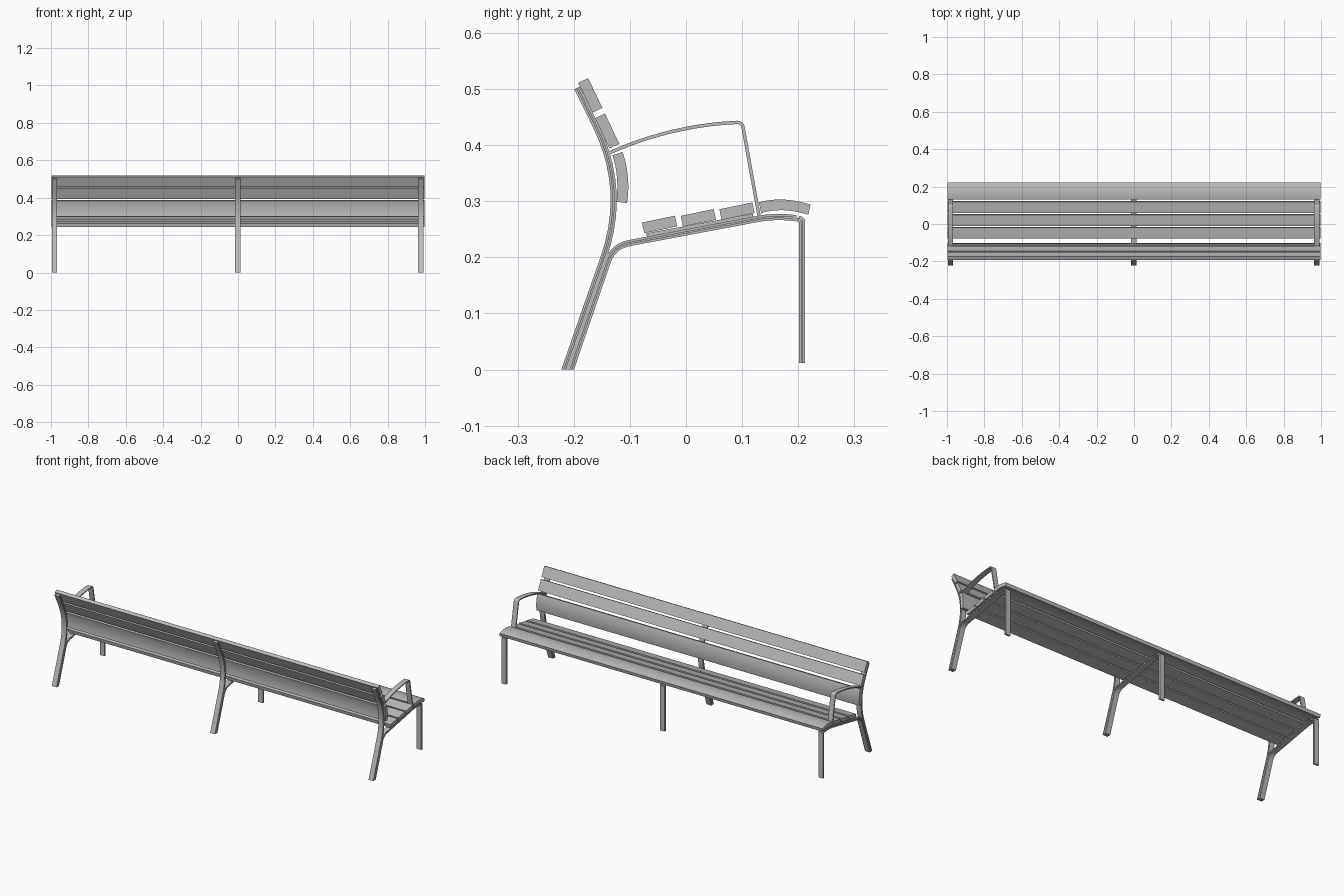
import bpy, bmesh
from mathutils import Vector as V

if "Cube" in bpy.data.objects:
    bpy.data.objects.remove(bpy.data.objects["Cube"])

grey = bpy.data.materials.new("mid grey")
grey.use_nodes = True
colour = (0.5, 0.5, 0.5, 1)
grey.diffuse_color = colour
grey.node_tree.nodes["Principled BSDF"].inputs["Base Color"].default_value = colour


def rounded(points, steps=10):
    """Path of (y, z, cut) corners; each cut corner becomes a smooth bend."""
    path = []
    for i, (y, z, cut) in enumerate(points):
        corner = V((y, z))
        if not cut:
            path.append(corner)
            continue
        before, after = V(points[i - 1][:2]), V(points[i + 1][:2])
        a = corner + (before - corner).normalized() * cut
        b = corner + (after - corner).normalized() * cut
        for k in range(steps + 1):
            t = k / steps
            path.append(a * (1 - t) ** 2 + corner * 2 * t * (1 - t) + b * t * t)
    return path


def finish(name, bm):
    bmesh.ops.recalc_face_normals(bm, faces=bm.faces)
    mesh = bpy.data.meshes.new(name)
    bm.to_mesh(mesh)
    bm.free()
    mesh.materials.append(grey)
    obj = bpy.data.objects.new(name, mesh)
    bpy.context.collection.objects.link(obj)
    bpy.ops.object.select_all(action="DESELECT")
    obj.select_set(True)
    bpy.context.view_layer.objects.active = obj
    bpy.ops.object.shade_smooth_by_angle(angle=0.5)
    return obj


def sweep(name, x, path, section, level_ends=()):
    """Sweep a section of (across, outward) points along a path in the side plane."""
    bm = bmesh.new()
    rings = []
    last = len(path) - 1
    for i, p in enumerate(path):
        d1 = (path[min(i + 1, last)] - path[min(i, last - 1)]).normalized()
        d0 = (path[max(i, 1)] - path[max(i - 1, 0)]).normalized()
        t = (d0 + d1).normalized()
        n = V((-t.y, t.x)) / max(t.dot(d1), 0.5)
        if i in level_ends:
            n = V((-1 / t.y, 0))
        rings.append([bm.verts.new((x + u, p.x + n.x * w, p.y + n.y * w))
                      for u, w in section])
    for a, b in zip(rings, rings[1:]):
        for k in range(len(section)):
            j = (k + 1) % len(section)
            bm.faces.new((a[k], a[j], b[j], b[k]))
    bm.faces.new(rings[0])
    bm.faces.new(rings[-1])
    return finish(name, bm)


def slat(name, outline):
    """Full-length board extruded from its side outline."""
    bm = bmesh.new()
    face = bm.faces.new([bm.verts.new((-0.998, y, z)) for y, z in outline])
    out = bmesh.ops.extrude_face_region(bm, geom=[face])
    moved = [g for g in out["geom"] if isinstance(g, bmesh.types.BMVert)]
    bmesh.ops.translate(bm, verts=moved, vec=(1.996, 0, 0))
    return finish(name, bm)


def board(name, start, end, thick):
    """Straight slat: lower-face edge from start to end, thickened to its left."""
    a, b = V(start), V(end)
    d = (b - a).normalized()
    n = V((-d.y, d.x)) * thick
    return slat(name, (a, b, b + n, a + n))


def bow(name, inner, outer):
    """Curved slat between two three-point edges."""
    def bend(p, steps=12):
        a, m, b = (V(q) for q in p)
        c = m * 2 - (a + b) / 2
        return [a * (1 - t) ** 2 + c * 2 * t * (1 - t) + b * t * t
                for t in (k / steps for k in range(steps + 1))]
    return slat(name, bend(inner) + bend(outer)[::-1])


# Grooved bar section for the frames, plain flat bar for the arms
W, T, G = 0.0145, 0.0055, 0.001
half = [(W, -T), (W, -G), (W - 0.004, -G), (W - 0.004, G), (W, G), (W, T)]
bar = half + [(-u, -w) for u, w in half]
flat = [(W, -0.003), (W, 0.003), (-W, 0.003), (-W, -0.003)]

back_path = rounded([(-0.2165, 0, 0), (-0.105, 0.32, 0.127), (-0.194, 0.502, 0)])
seat_path = rounded([(-0.2055, 0, 0), (-0.13, 0.22, 0.03), (0.165, 0.2755, 0.04),
                     (0.207, 0.268, 0.008), (0.207, 0.012, 0)])
arm_path = rounded([(-0.137, 0.386, 0), (-0.025, 0.435, 0.115),
                    (0.1, 0.441, 0.01), (0.13, 0.275, 0)])

# Three frames, arms on the outer two
for side, x in (("right", -0.981), ("middle", -0.002), ("left", 0.977)):
    sweep(side + "_back_support", x, back_path, bar, (0,))
    sweep(side + "_seat_support", x, seat_path, bar, (0,))
    # Spacer strip between support and seat slats
    sweep(side + "_seat_spacer", x, [V((-0.07, 0.2385)), V((0.12, 0.2733))],
          [(u * 0.5, w * 1.5) for u, w in flat])
    if side != "middle":
        sweep(side + "_arm", x, arm_path, flat)

# Seat slats
for i in range(3):
    y, z = -0.0745 + 0.069 * i, 0.243 + 0.0118 * i
    board(f"seat_slat_{i + 1}", (y, z), (y + 0.0588, z + 0.0122), 0.0195)
bow("front_seat_slat", [(0.134, 0.279), (0.174, 0.284), (0.218, 0.276)],
    [(0.13, 0.298), (0.174, 0.303), (0.222, 0.294)])

# Backrest slats
board("upper_back_slat", (-0.1665, 0.458), (-0.192, 0.511), -0.0195)
board("middle_back_slat", (-0.1365, 0.394), (-0.162, 0.448), -0.0195)
bow("lower_back_slat", [(-0.131, 0.382), (-0.123, 0.342), (-0.124, 0.299)],
    [(-0.113, 0.388), (-0.1035, 0.343), (-0.105, 0.297)])
